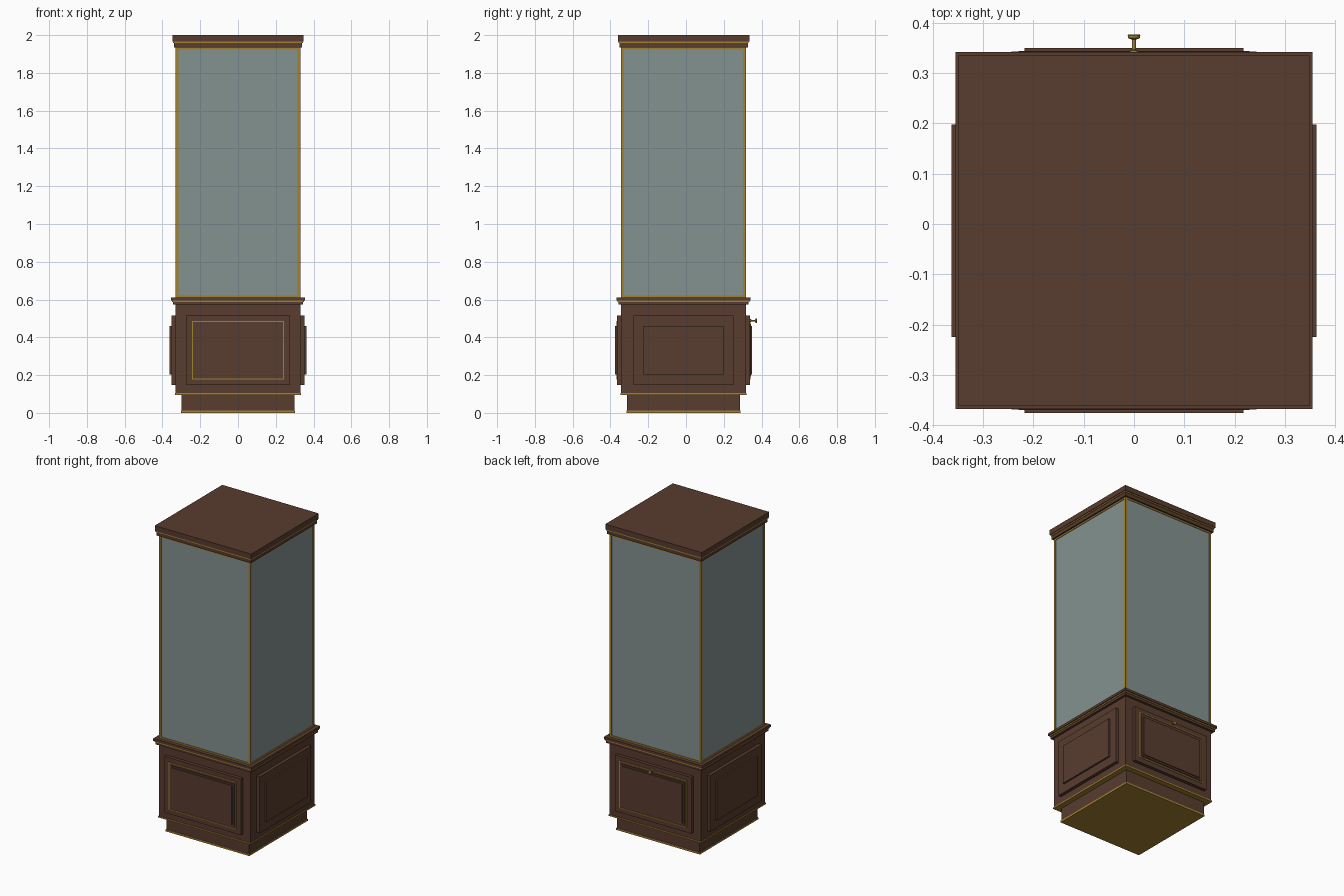
import bpy
from math import pi, sin, cos
from mathutils import Matrix, Vector

if "Cube" in bpy.data.objects:
    bpy.data.objects.remove(bpy.data.objects["Cube"])

CY = -0.013  # the cabinet sits slightly forward because the knob sticks out behind


def mat(name, col):
    m = bpy.data.materials.new(name)
    m.diffuse_color = col
    m.use_nodes = True
    m.node_tree.nodes["Principled BSDF"].inputs["Base Color"].default_value = m.diffuse_color
    return m


WOOD = mat("wood", (0.098, 0.045, 0.028, 1))
DARK = mat("dark_wood", (0.055, 0.032, 0.022, 1))
GOLD = mat("gold", (0.36, 0.22, 0.03, 1))
GLASS = mat("glass", (0.23, 0.29, 0.28, 1))


def mesh(name, verts, faces, m):
    me = bpy.data.meshes.new(name)
    me.from_pydata(verts, [], faces)
    me.materials.append(m)
    ob = bpy.data.objects.new(name, me)
    bpy.context.collection.objects.link(ob)
    return ob


def boxes(name, parts, m, turn=0.0):
    """Join boxes (x0,x1,y0,y1,z0,z1), turned about the cabinet axis."""
    rot = Matrix.Translation((0, CY, 0)) @ Matrix.Rotation(turn, 4, 'Z')
    verts, faces = [], []
    for x0, x1, y0, y1, z0, z1 in parts:
        b = len(verts)
        verts += [rot @ Vector((x, y, z)) for z in (z0, z1)
                  for x, y in ((x0, y0), (x1, y0), (x1, y1), (x0, y1))]
        faces += [[b + i for i in f] for f in ((3, 2, 1, 0), (4, 5, 6, 7), (0, 1, 5, 4),
                                               (1, 2, 6, 5), (2, 3, 7, 6), (3, 0, 4, 7))]
    return mesh(name, verts, faces, m)


def slab(name, half, z0, z1, m):
    return boxes(name, [(-half, half, -half, half, z0, z1)], m)


def frame(hw, z0, z1, t, y0, y1):
    """Four bars of a rectangular frame on the front face."""
    return [(-hw, -hw + t, y0, y1, z0, z1), (hw - t, hw, y0, y1, z0, z1),
            (-hw + t, hw - t, y0, y1, z0, z0 + t), (-hw + t, hw - t, y0, y1, z1 - t, z1)]


# Stacked square layers from floor to top
slab("plinth_trim", 0.302, 0.0, 0.012, GOLD)
slab("plinth", 0.299, 0.012, 0.095, WOOD)
slab("base_trim", 0.334, 0.095, 0.104, GOLD)
slab("base_body", 0.330, 0.104, 0.575, WOOD)
slab("ledge_lower", 0.345, 0.573, 0.588, WOOD)
slab("ledge_trim", 0.349, 0.588, 0.596, GOLD)
slab("ledge_upper", 0.3545, 0.596, 0.612, WOOD)
slab("cap_lower", 0.340, 1.935, 1.958, WOOD)
slab("cap_trim", 0.344, 1.958, 1.966, GOLD)
slab("cap_upper", 0.348, 1.966, 2.0, WOOD)

# Corner posts of the glass case
boxes("case_posts", [(sx * 0.323 - 0.007, sx * 0.323 + 0.007, sy * 0.323 - 0.007,
                      sy * 0.323 + 0.007, 0.612, 1.935) for sx in (-1, 1) for sy in (-1, 1)], GOLD)

# Each side: glass pane, rails and raised door panel
for i, side in enumerate(("front", "right", "back", "left")):
    a = i * pi / 2
    boxes(side + "_glass", [(-0.316, 0.316, -0.326, -0.320, 0.620, 1.927)], GLASS, a)
    boxes(side + "_rails", [(-0.316, 0.316, -0.330, -0.316, z, z + 0.010)
                            for z in (0.612, 1.925)], GOLD, a)
    hw = 0.275 if i % 2 == 0 else 0.265
    boxes(side + "_panel", [(-hw, hw, -0.351, -0.329, 0.148, 0.515)], WOOD, a)
    hw = 0.217 if i % 2 == 0 else 0.211
    if i % 2 == 0:
        boxes(side + "_inner_panel", [(-0.229, 0.229, -0.356, -0.350, 0.193, 0.470)], WOOD, a)
        boxes(side + "_panel_trim", frame(0.243, 0.178, 0.487, 0.005, -0.355, -0.350), GOLD, a)
    boxes(side + "_panel_face", [(-hw, hw, -0.362, -0.350, 0.204, 0.460)], WOOD, a)

# Round knob on the back door, lathed along y
N = 20
prof = [(0.0, 0.335), (0.008, 0.335), (0.008, 0.344), (0.004, 0.346), (0.004, 0.366),
        (0.012, 0.369), (0.0125, 0.374), (0.011, 0.3765), (0.0, 0.3765)]
verts = [(r * cos(2 * pi * k / N), y, 0.488 + r * sin(2 * pi * k / N))
         for r, y in prof[1:-1] for k in range(N)]
faces = [(j * N + k, (j + 1) * N + k, (j + 1) * N + (k + 1) % N, j * N + (k + 1) % N)
         for j in range(len(prof) - 3) for k in range(N)]
faces += [tuple(range(N)), tuple(reversed(range(len(verts) - N, len(verts))))]
knob = mesh("back_knob", verts, faces, GOLD)
bpy.context.view_layer.objects.active = knob
knob.select_set(True)
bpy.ops.object.shade_smooth_by_angle(angle=0.6)
